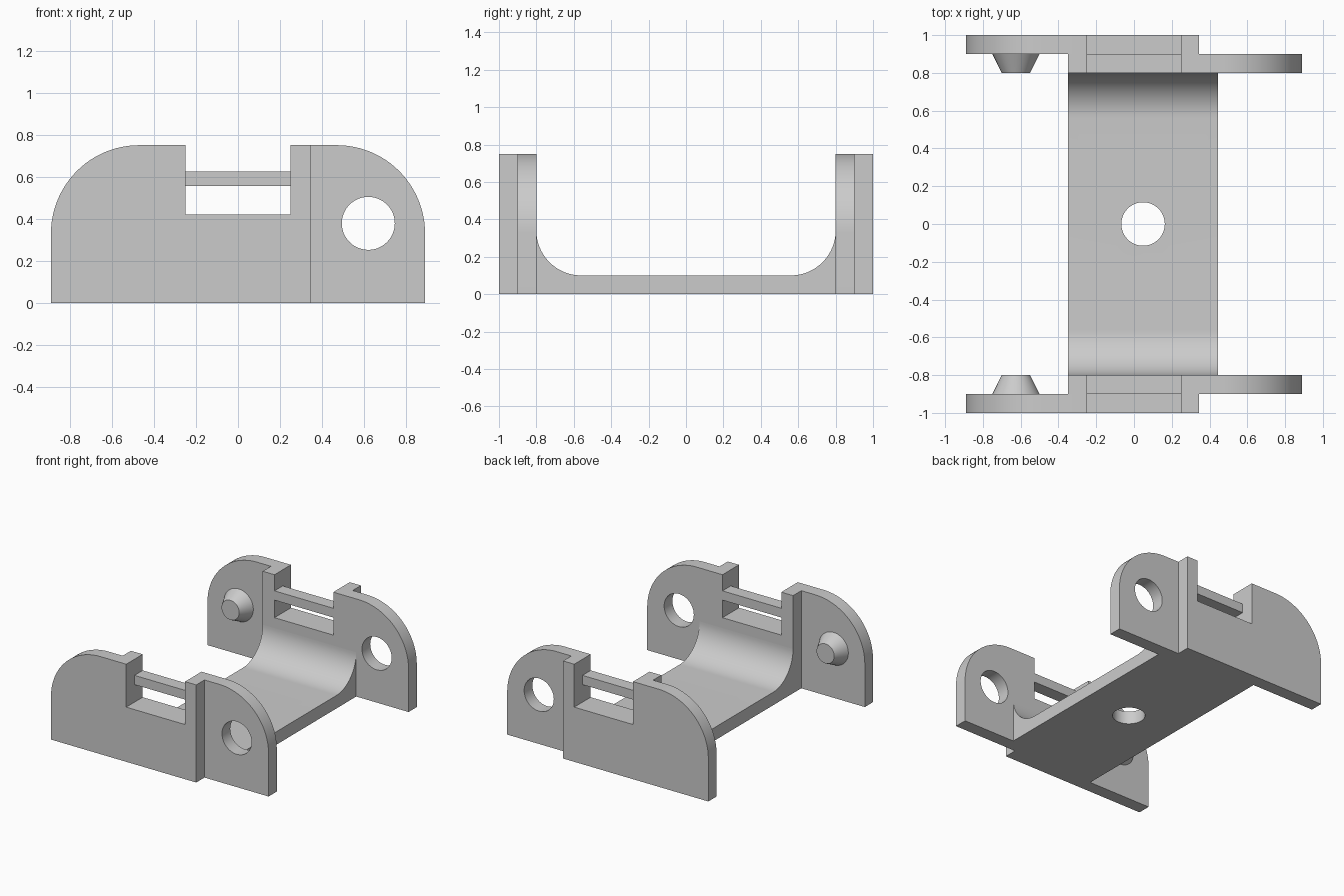
import bpy, bmesh, math
from mathutils import Matrix, Vector

cube = bpy.data.objects.get("Cube")
if cube:
    bpy.data.objects.remove(cube, do_unlink=True)

grey = bpy.data.materials.new("plain grey")
grey.use_nodes = True
grey.diffuse_color = (0.6, 0.6, 0.6, 1)
grey.node_tree.nodes["Principled BSDF"].inputs["Base Color"].default_value = (0.6, 0.6, 0.6, 1)

HEIGHT, END, CORNER = 0.75, 0.89, 0.42


def make(name, bm):
    bmesh.ops.recalc_face_normals(bm, faces=bm.faces)
    mesh = bpy.data.meshes.new(name)
    bm.to_mesh(mesh)
    bm.free()
    mesh.materials.append(grey)
    obj = bpy.data.objects.new(name, mesh)
    bpy.context.collection.objects.link(obj)
    return obj


def prism(name, outline, place, start, end):
    """Extrude a 2D outline; place(u, v, depth) gives the 3D point."""
    bm = bmesh.new()
    face = bm.faces.new([bm.verts.new(place(u, v, start)) for u, v in outline])
    moved = bmesh.ops.extrude_face_region(bm, geom=[face])["geom"]
    shift = Vector(place(0, 0, end)) - Vector(place(0, 0, start))
    bmesh.ops.translate(bm, vec=shift, verts=[g for g in moved if isinstance(g, bmesh.types.BMVert)])
    return make(name, bm)


def cone(name, centre, axis, r1, r2, depth):
    bm = bmesh.new()
    turn = Vector((0, 0, 1)).rotation_difference(Vector(axis)).to_matrix().to_4x4()
    bmesh.ops.create_cone(bm, cap_ends=True, segments=64, radius1=r1, radius2=r2,
                          depth=depth, matrix=Matrix.Translation(centre) @ turn)
    return make(name, bm)


def arc(cu, cv, r, a0, a1, n=24):
    angles = [math.radians(a0 + (a1 - a0) * i / n) for i in range(n + 1)]
    return [(cu + r * math.cos(a), cv + r * math.sin(a)) for a in angles]


def finish(obj, cutter=None, mirrored=True):
    bpy.ops.object.select_all(action="DESELECT")
    obj.select_set(True)
    bpy.context.view_layer.objects.active = obj
    if cutter:
        cutter.hide_render = True
        cut = obj.modifiers.new("hole", "BOOLEAN")
        cut.operation, cut.solver, cut.object = "DIFFERENCE", "EXACT", cutter
        bpy.ops.object.modifier_apply(modifier="hole")
        bpy.data.objects.remove(cutter, do_unlink=True)
    if mirrored:
        mirror = obj.modifiers.new("both ends", "MIRROR")
        mirror.use_axis = (False, True, False)
        mirror.use_mirror_merge = False
        bpy.ops.object.modifier_apply(modifier="both ends")
    bpy.ops.object.shade_smooth_by_angle(angle=math.radians(30))


def upright(u, v, depth):
    return (u, depth, v)


def crosswise(u, v, depth):
    return (depth, u, v)


# End walls: two overlapping layers, each rounded at its free end and notched
notch = [(-0.25, HEIGHT), (-0.25, 0.42), (0.25, 0.42), (0.25, HEIGHT)]
outer = [(0.345, 0), (-END, 0)] + arc(CORNER - END, HEIGHT - CORNER, CORNER, 180, 90)
outer += notch + [(0.345, HEIGHT)]
inner = [(END, 0), (-0.35, 0), (-0.35, HEIGHT)] + notch
inner += arc(END - CORNER, HEIGHT - CORNER, CORNER, 90, 0)
finish(prism("outer_wall_layers", outer, upright, -1, -0.9))
finish(prism("inner_wall_layers", inner, upright, -0.9, -0.8),
       cone("pin_hole_cutter", (0.62, -0.85, 0.378), (0, 1, 0), 0.126, 0.126, 0.4))

# Tapered pins facing inward
finish(cone("tapered_pins", (-0.625, -0.85, 0.378), (0, 1, 0), 0.125, 0.075, 0.1))

# Thin bars across the notches
bar = [(-0.25, 0.555), (0.25, 0.555), (0.25, 0.626), (-0.25, 0.626)]
finish(prism("notch_bars", bar, upright, -0.9, -0.8))

# Floor curving up into the end walls, with a central screw hole
R, FLOOR = 0.24, 0.1
cradle = [(-0.8, 0), (0.8, 0)] + arc(0.8 - R, FLOOR + R, R, 0, -90)
cradle += arc(R - 0.8, FLOOR + R, R, 270, 180)
finish(prism("curved_floor", cradle, crosswise, -0.35, 0.445),
       cone("screw_hole_cutter", (0.048, 0, 0.05), (0, 0, 1), 0.115, 0.115, 0.4), mirrored=False)
